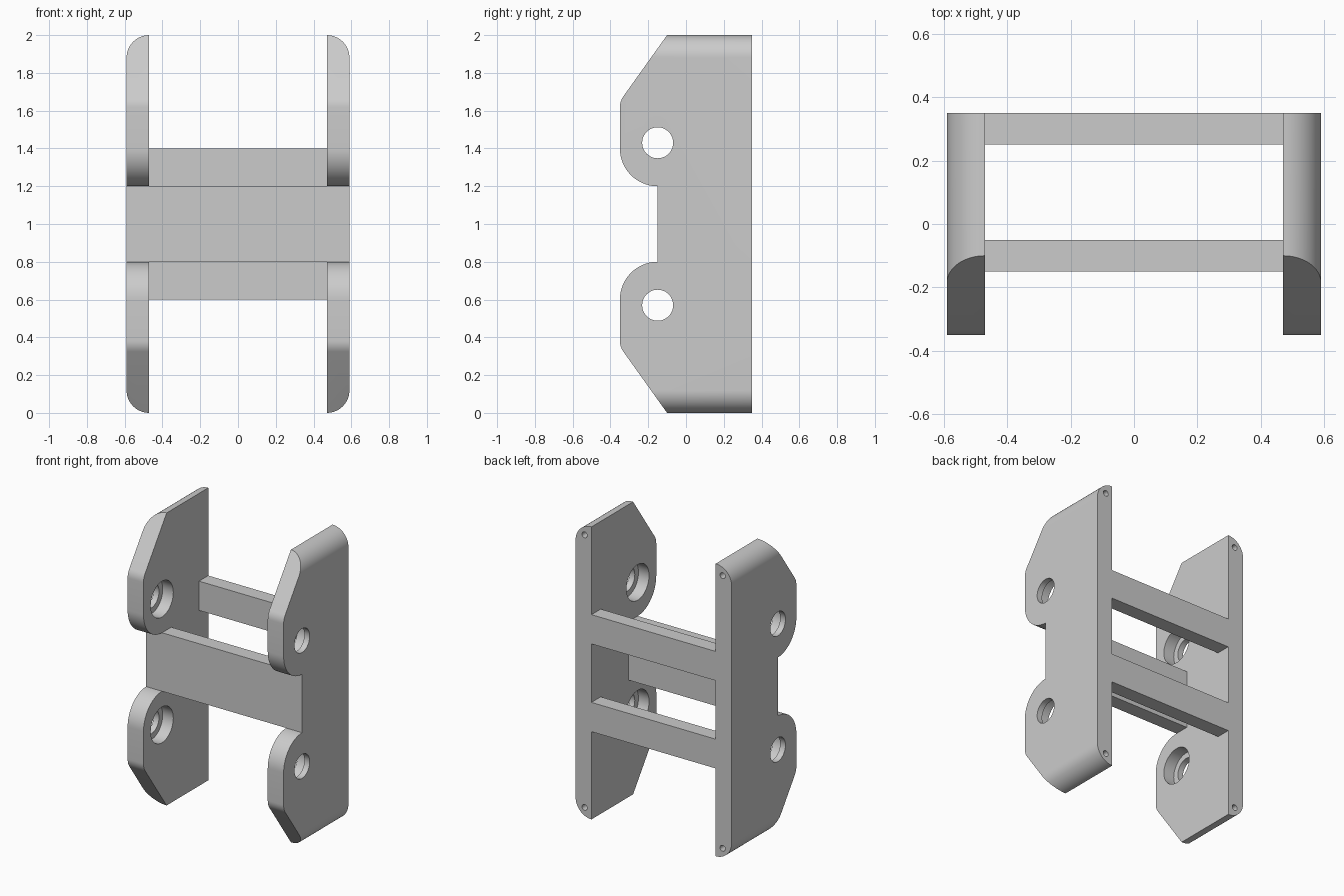
import bpy, bmesh
from math import sin, cos, radians
from mathutils import Vector

cube = bpy.data.objects.get("Cube")
if cube:
    bpy.data.objects.remove(cube)

# One plain grey for the whole bracket
grey = bpy.data.materials.new("light_grey")
grey.use_nodes = True
COLOUR = (0.6, 0.6, 0.6, 1)
grey.diffuse_color = COLOUR
grey.node_tree.nodes["Principled BSDF"].inputs["Base Color"].default_value = COLOUR


def arc(cx, cy, r, start, end, steps):
    """Points along an arc, angles in degrees."""
    angles = [radians(start + (end - start) * i / steps) for i in range(steps + 1)]
    return [(cx + r * cos(a), cy + r * sin(a)) for a in angles]


def circle(cx, cy, r, steps=48):
    return arc(cx, cy, r, 0, 360, steps)[:-1]


def prism(name, outline, axis, lo, hi):
    """Extrude an outline along x (outline in y, z) or y (outline in x, z)."""
    bm = bmesh.new()
    if axis == "x":
        verts = [bm.verts.new((lo, a, b)) for a, b in outline]
        move = Vector((hi - lo, 0, 0))
    else:
        verts = [bm.verts.new((a, lo, b)) for a, b in outline]
        move = Vector((0, hi - lo, 0))
    face = bm.faces.new(verts)
    new = bmesh.ops.extrude_face_region(bm, geom=[face])["geom"]
    bmesh.ops.translate(bm, vec=move, verts=[v for v in new if isinstance(v, bmesh.types.BMVert)])
    bmesh.ops.recalc_face_normals(bm, faces=bm.faces)
    mesh = bpy.data.meshes.new(name)
    bm.to_mesh(mesh)
    bm.free()
    mesh.materials.append(grey)
    obj = bpy.data.objects.new(name, mesh)
    bpy.context.collection.objects.link(obj)
    return obj


def select(obj):
    bpy.ops.object.select_all(action="DESELECT")
    obj.select_set(True)
    bpy.context.view_layer.objects.active = obj


def carve(obj, tool, operation="DIFFERENCE"):
    """Apply a boolean and discard the tool."""
    select(obj)
    mod = obj.modifiers.new("carve", "BOOLEAN")
    mod.operation = operation
    mod.solver = "EXACT"
    mod.object = tool
    bpy.ops.object.modifier_apply(modifier=mod.name)
    bpy.data.objects.remove(tool)


def bar(name, y0, y1, z0, z1):
    prism(name, [(y0, z0), (y1, z0), (y1, z1), (y0, z1)], "x", -INNER, INNER)


INNER, OUTER = 0.47, 0.59
THICK = OUTER - INNER
LIP = 0.04

# Side outline: upper half with chamfer, soft corner and lobe, then mirrored
upper = [(0.35, 2), (-0.1, 2)]
upper += arc(-0.25, 1.618, 0.1, 144.5, 180, 6)
upper += arc(-0.15, 1.4, 0.2, 180, 270, 20)
side_outline = upper + [(y, 2 - z) for y, z in reversed(upper)]

# Front outline: outer corners rounded at top and bottom
rounded = arc(INNER, 2 - THICK, THICK, 90, 0, 20)
rounded += arc(INNER, THICK, THICK, 0, -90, 20)
front_outline = [(INNER - 0.1, 2)] + rounded + [(INNER - 0.1, 0)]

for name, s in (("left_side_plate", 1), ("right_side_plate", -1)):
    plate = prism(name, side_outline, "x", s * INNER, s * OUTER)
    carve(plate, prism("rounding", [(s * x, z) for x, z in front_outline], "y", -1, 1), "INTERSECT")
    for z in (1.43, 0.57):
        # Pivot hole with a wider recess on the inner face
        carve(plate, prism("pivot", circle(-0.15, z, 0.082), "x", s * (INNER - 0.1), s * (OUTER + 0.1)))
        carve(plate, prism("recess", circle(-0.15, z, 0.122), "x", s * (INNER - 0.1), s * (OUTER - LIP)))
    for z in (1.932, 0.068):
        # Screw hole in the rear edge
        carve(plate, prism("screw", circle(s * 0.522, z, 0.02, 24), "y", 0.15, 0.5))
    select(plate)
    bpy.ops.object.shade_smooth_by_angle(angle=radians(25))

# Crossbars joining the plates
bar("front_crossbar", -0.15, -0.05, 0.8, 1.2)
bar("upper_rear_crossbar", 0.25, 0.35, 1.2, 1.4)
bar("lower_rear_crossbar", 0.25, 0.35, 0.6, 0.8)
